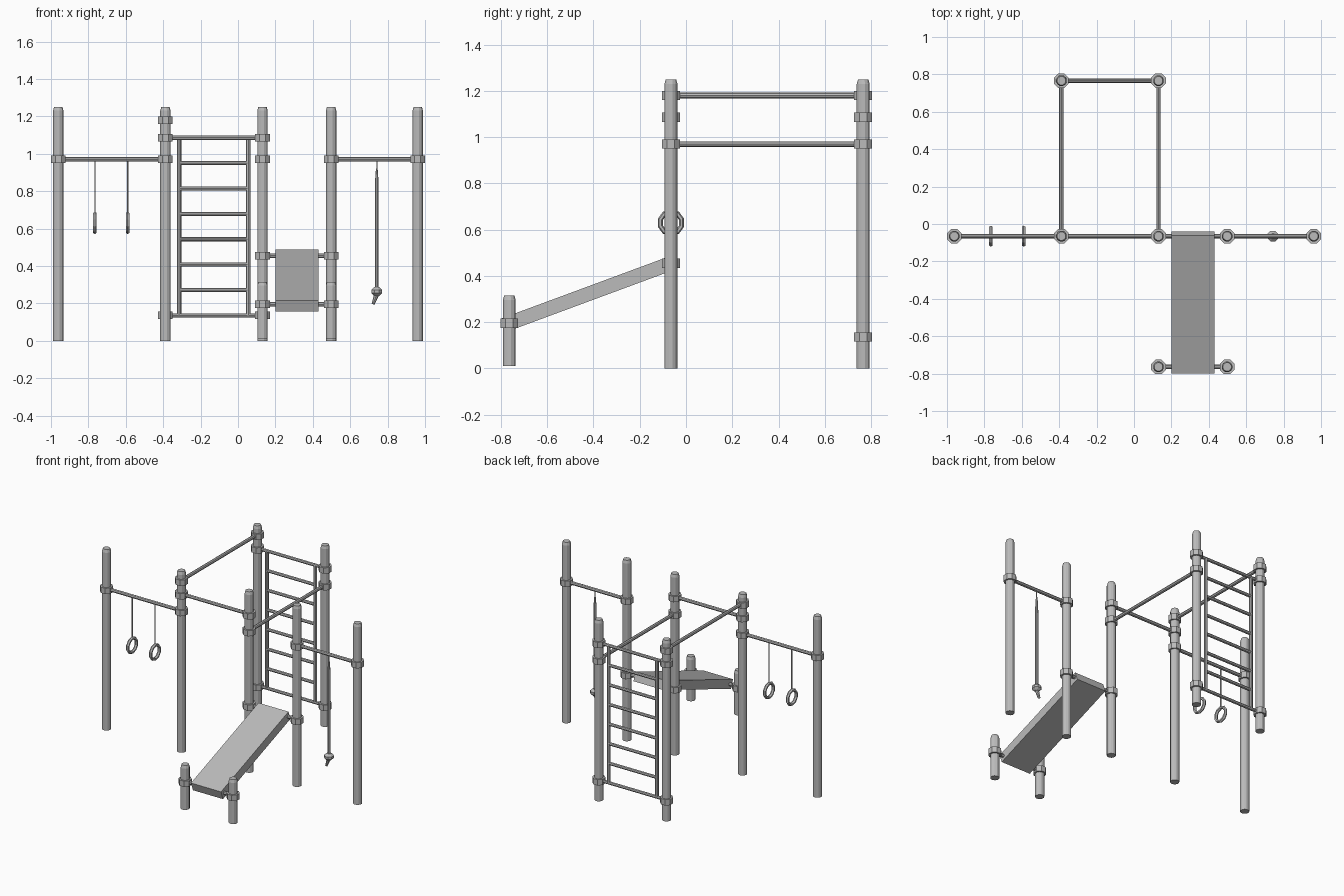
import bpy, bmesh, math
from mathutils import Vector, Matrix

if "Cube" in bpy.data.objects:
    bpy.data.objects.remove(bpy.data.objects["Cube"], do_unlink=True)

GREY = (0.5, 0.5, 0.5, 1)
grey = bpy.data.materials.new("grey metal")
grey.use_nodes = True
grey.diffuse_color = GREY
grey.node_tree.nodes["Principled BSDF"].inputs["Base Color"].default_value = GREY


def finish(name, bm):
    bmesh.ops.recalc_face_normals(bm, faces=bm.faces)
    mesh = bpy.data.meshes.new(name)
    bm.to_mesh(mesh)
    bm.free()
    mesh.materials.append(grey)
    obj = bpy.data.objects.new(name, mesh)
    bpy.context.collection.objects.link(obj)
    return obj


def lathe(name, profile, sides, center=(0, 0)):
    """Turn (radius, z) points into a closed faceted solid."""
    bm = bmesh.new()
    rings = []
    for r, z in profile:
        angles = [2 * math.pi * (i + 0.5) / sides for i in range(sides)]
        rings.append([bm.verts.new((center[0] + r * math.cos(a),
                                    center[1] + r * math.sin(a), z)) for a in angles])
    for low, high in zip(rings, rings[1:]):
        for i in range(sides):
            j = (i + 1) % sides
            bm.faces.new((low[i], low[j], high[j], high[i]))
    bm.faces.new(rings[0])
    bm.faces.new(rings[-1])
    return finish(name, bm)


def tube(name, a, b, r=0.012, r_end=None, sides=8):
    a, b = Vector(a), Vector(b)
    axis = b - a
    matrix = Matrix.Translation((a + b) / 2) @ axis.to_track_quat("Z", "Y").to_matrix().to_4x4()
    bm = bmesh.new()
    bmesh.ops.create_cone(bm, cap_ends=True, segments=sides, radius1=r,
                          radius2=r if r_end is None else r_end,
                          depth=axis.length, matrix=matrix)
    return finish(name, bm)


def post(name, x, y, collars, bottom=0.0, top=1.25):
    r = 0.029
    lathe(name, [(r, bottom), (r, top - 0.02), (r * 0.8, top)], 12, (x, y))
    for z in collars:
        lathe(name + "_collar", [(0.042, z - 0.02), (0.042, z + 0.02)], 8, (x, y))


# Layout lines and bar heights
MID, BACK, FRONT = -0.065, 0.766, -0.764
OUT, A, B, C = 0.961, -0.388, 0.131, 0.498
LOW, TOP, HIGH = 0.97, 1.086, 1.18
FOOT, PLANK_HIGH, PLANK_LOW = 0.136, 0.455, 0.195

# Posts with their clamping collars
post("ring_post", -OUT, MID, [LOW])
post("front_right_post", A, MID, [LOW, TOP, HIGH])
post("front_left_post", B, MID, [PLANK_HIGH, LOW, TOP])
post("plank_post", C, MID, [PLANK_HIGH, LOW])
post("rope_post", OUT, MID, [LOW])
post("back_right_post", A, BACK, [FOOT, TOP, HIGH])
post("back_left_post", B, BACK, [FOOT, LOW, TOP])
for x in (B, C):
    post("short_post", x, FRONT, [PLANK_LOW], 0.01, 0.315)

# Horizontal bars
tube("ring_bar", (-OUT, MID, LOW), (A, MID, LOW))
tube("pull_up_bar", (A, MID, TOP), (B, MID, TOP))
tube("rope_bar", (C, MID, LOW), (OUT, MID, LOW))
tube("right_side_bar", (A, MID, HIGH), (A, BACK, HIGH))
tube("left_side_bar", (B, MID, LOW), (B, BACK, LOW))
tube("plank_upper_bar", (B, MID, PLANK_HIGH), (C, MID, PLANK_HIGH))
tube("plank_lower_bar", (B, FRONT, PLANK_LOW), (C, FRONT, PLANK_LOW))

# Wall ladder
STILES = (-0.315, 0.055)
for x in STILES:
    tube("ladder_stile", (x, BACK, FOOT), (x, BACK, TOP))
for i in range(8):
    z = FOOT + (TOP - FOOT) * i / 7
    left, right = (A, B) if i in (0, 7) else STILES
    tube("ladder_rung", (left, BACK, z), (right, BACK, z), 0.011)

# Sloping bench plank
bm = bmesh.new()
bmesh.ops.create_cube(bm, size=1, matrix=Matrix.Translation((0.315, -0.42, 0.323))
                      @ Matrix.Rotation(math.radians(20.3), 4, "X")
                      @ Matrix.Diagonal((0.23, 0.787, 0.062, 1)))
finish("sloping_plank", bm)

# Hanging rings
for x in (-0.765, -0.59):
    tube("ring_cord", (x, MID, LOW), (x, MID, 0.675), 0.004, sides=6)
    bpy.ops.mesh.primitive_torus_add(major_segments=10, minor_segments=6, major_radius=0.048,
                                     minor_radius=0.011, location=(x, MID, 0.63),
                                     rotation=(0, math.pi / 2, 0))
    ring = bpy.context.object
    ring.name = "gym_ring"
    ring.data.materials.append(grey)

# Climbing rope with knot and frayed tail
X = 0.742
tube("rope_hook", (X, MID, LOW), (X, MID, 0.9), 0.003, sides=6)
lathe("climbing_rope", [(0.011, 0.26), (0.011, 0.8), (0.009, 0.87), (0.005, 0.92)], 8, (X, MID))
lathe("rope_knot", [(0.014, 0.24), (0.031, 0.255), (0.031, 0.272), (0.014, 0.287)], 8, (X, MID))
tube("rope_tail", (X, MID, 0.25), (X - 0.02, MID, 0.195), 0.014, 0.008)
